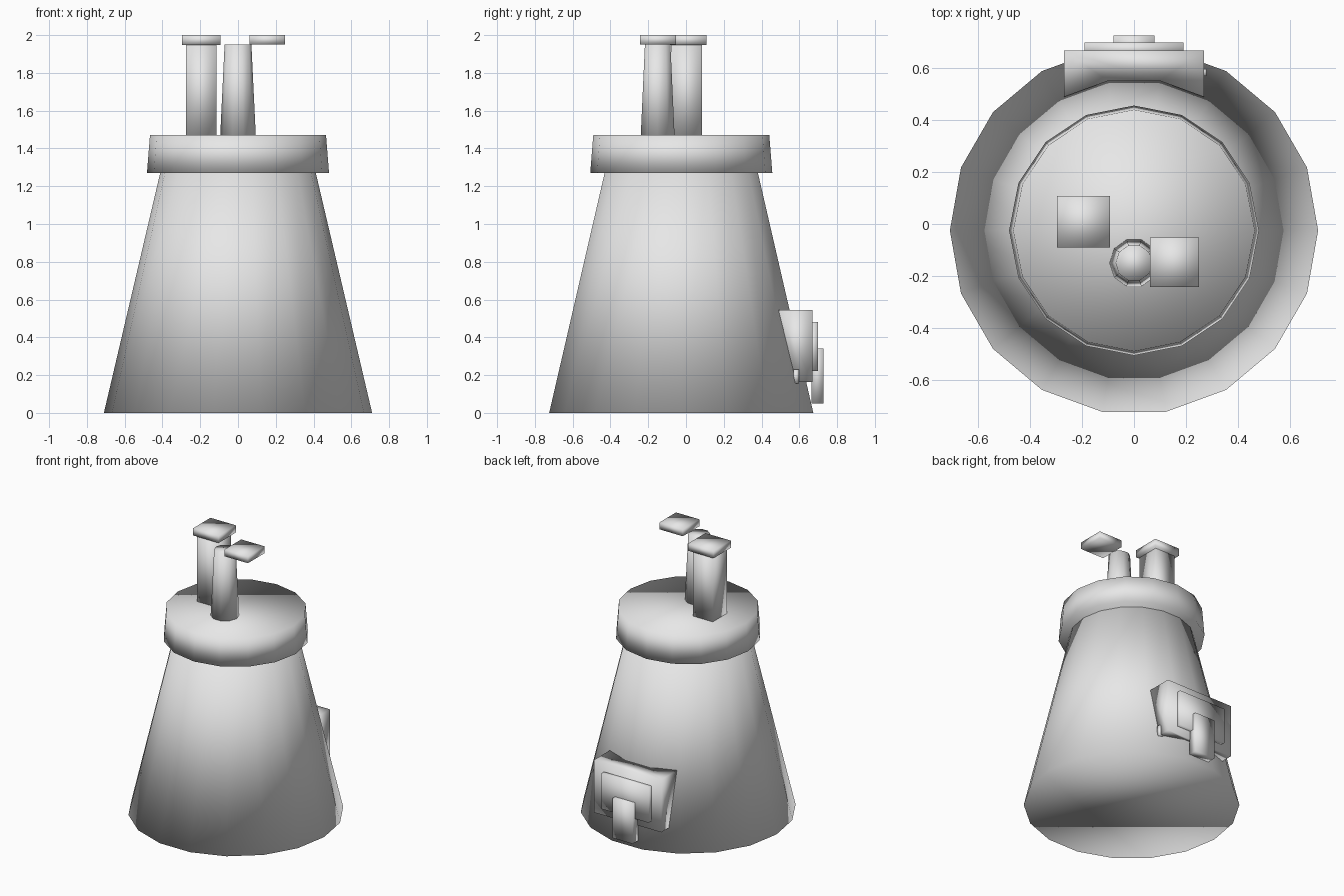
import bpy
import bmesh
from math import cos, sin, tau

old = bpy.data.objects.get("Cube")
if old:
    bpy.data.objects.remove(old, do_unlink=True)

grey = bpy.data.materials.new("plain_grey")
grey.use_nodes = True
colour = (0.8, 0.8, 0.8, 1)
grey.diffuse_color = colour
grey.node_tree.nodes["Principled BSDF"].inputs["Base Color"].default_value = colour


def loft(name, low, high, z0, z1):
    """Closed solid between two matching outlines, softly shaded all over."""
    bm = bmesh.new()
    a = [bm.verts.new((x, y, z0)) for x, y in low]
    b = [bm.verts.new((x, y, z1)) for x, y in high]
    n = len(a)
    bm.faces.new(a[::-1])
    bm.faces.new(b)
    for i in range(n):
        j = (i + 1) % n
        bm.faces.new((a[i], a[j], b[j], b[i]))
    bmesh.ops.recalc_face_normals(bm, faces=bm.faces)
    for face in bm.faces:
        face.smooth = True
    mesh = bpy.data.meshes.new(name)
    bm.to_mesh(mesh)
    bm.free()
    mesh.materials.append(grey)
    bpy.context.collection.objects.link(bpy.data.objects.new(name, mesh))


def ring(sides, radius, cx, cy):
    return [(cx + radius * cos(tau * i / sides), cy + radius * sin(tau * i / sides))
            for i in range(sides)]


def frustum(name, sides, r0, r1, cx, cy, z0, z1):
    loft(name, ring(sides, r0, cx, cy), ring(sides, r1, cx, cy), z0, z1)


def box(name, x0, x1, y0, y1, z0, z1):
    outline = [(x0, y0), (x1, y0), (x1, y1), (x0, y1)]
    loft(name, outline, outline, z0, z1)


def hopper_outline(side_y, middle_y):
    """Outline whose inner edge wraps around the body."""
    half = [(0.27, 0.67), (0.27, side_y), (0.1, middle_y)]
    return half + [(-x, y) for x, y in reversed(half)]


# Tapered body and lid
axis_y = -0.025
frustum("body", 18, 0.71, 0.405, 0, axis_y, 0, 1.3)
frustum("lid", 16, 0.482, 0.466, 0, axis_y, 1.27, 1.47)

# Square chimney with its cover
box("square_chimney", -0.275, -0.115, -0.08, 0.085, 1.45, 1.95)
box("square_chimney_cover", -0.297, -0.093, -0.09, 0.108, 1.947, 2)

# Round chimney with its cover swung to the side
frustum("round_chimney", 10, 0.095, 0.071, 0, -0.15, 1.45, 1.95)
box("round_chimney_cover", 0.062, 0.25, -0.243, -0.052, 1.95, 2)

# Hatch on the back
loft("hatch_housing", hopper_outline(0.583, 0.643), hopper_outline(0.49, 0.552), 0.163, 0.545)
box("hatch_plate", -0.19, 0.19, 0.65, 0.7, 0.222, 0.48)
box("hatch_latch", -0.08, 0.08, 0.665, 0.727, 0.05, 0.34)
box("hatch_tab", 0.25, 0.28, 0.57, 0.597, 0.155, 0.23)
